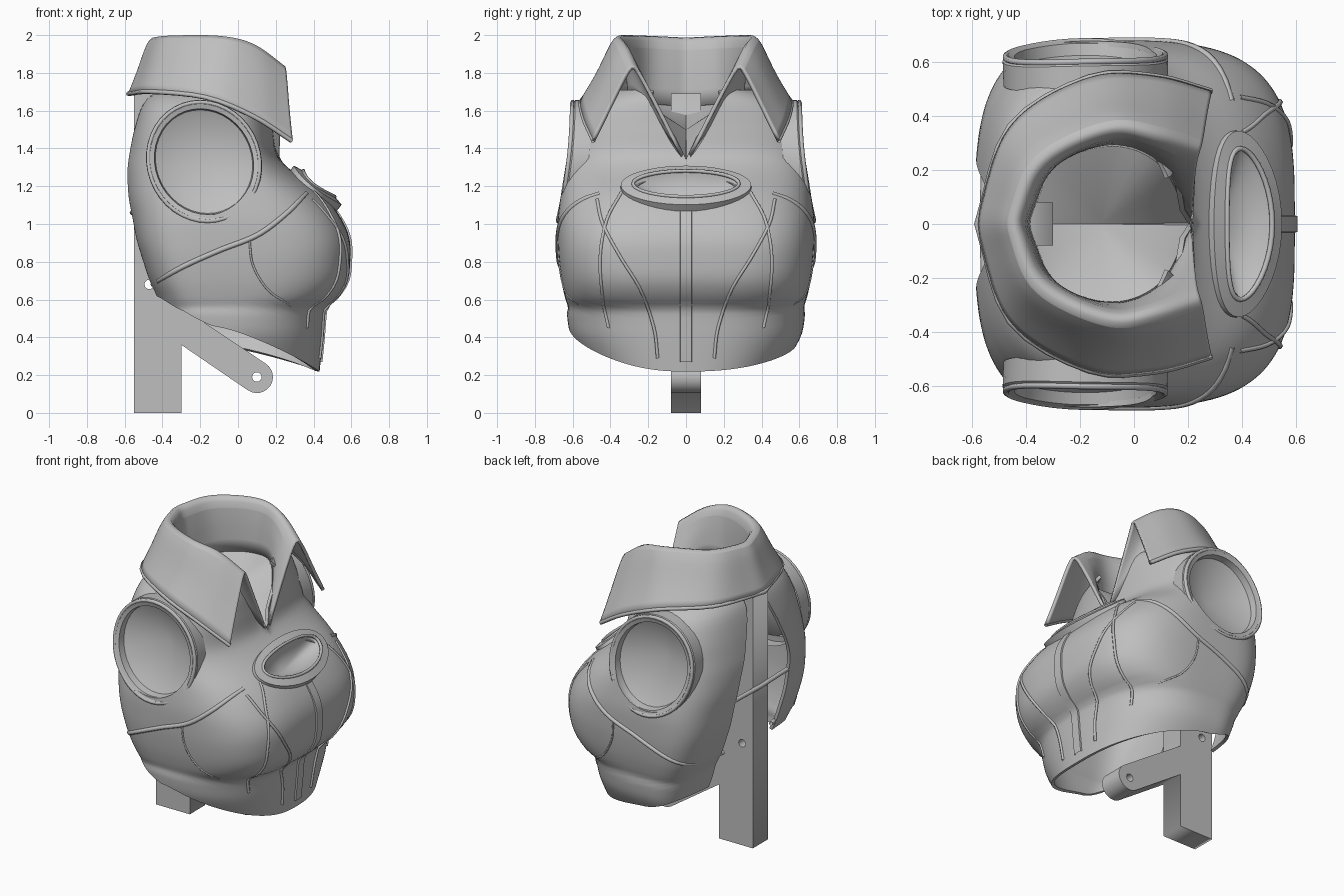
import bpy, bmesh, math
from mathutils import Vector, Matrix

cube = bpy.data.objects.get("Cube")
if cube:
    bpy.data.objects.remove(cube)

grey = bpy.data.materials.new("plain_grey")
grey.use_nodes = True
grey.diffuse_color = (0.52, 0.52, 0.52, 1)
grey.node_tree.nodes["Principled BSDF"].inputs["Base Color"].default_value = (0.52, 0.52, 0.52, 1)


def spline(keys, t):
    """Smooth value of keyed tuples (t, a, b, ...) at t."""
    t = min(max(t, keys[0][0]), keys[-1][0])
    i = max(k for k in range(len(keys) - 1) if keys[k][0] <= t)
    p, q = keys[i], keys[i + 1]
    o, r = keys[max(i - 1, 0)], keys[min(i + 2, len(keys) - 1)]
    h = q[0] - p[0]
    u = (t - p[0]) / h
    out = []
    for a, b, c, d in zip(o[1:], p[1:], q[1:], r[1:]):
        m0, m1 = (c - a) / (q[0] - o[0]) * h, (d - b) / (r[0] - p[0]) * h
        out.append(b + u * m0 + u * u * (3 * (c - b) - 2 * m0 - m1)
                   + u ** 3 * (2 * (b - c) + m0 + m1))
    return out


def shade(obj, angle=35):
    bpy.ops.object.select_all(action='DESELECT')
    obj.select_set(True)
    bpy.context.view_layer.objects.active = obj
    bpy.ops.object.shade_smooth_by_angle(angle=math.radians(angle))


def loft(name, loops, closed=True, tip=None):
    """Skin a list of point loops; an optional tip closes the last loop as a cone."""
    bm = bmesh.new()
    rows = [[bm.verts.new(p) for p in loop] for loop in loops]
    n = len(rows[0])
    for lo, hi in zip(rows, rows[1:]):
        for i in range(n if closed else n - 1):
            j = (i + 1) % n
            bm.faces.new((lo[i], lo[j], hi[j], hi[i]))
    if tip:
        c = bm.verts.new(tip)
        for i in range(n):
            bm.faces.new((rows[-1][i], rows[-1][(i + 1) % n], c))
    bmesh.ops.recalc_face_normals(bm, faces=bm.faces)
    mesh = bpy.data.meshes.new(name)
    bm.to_mesh(mesh)
    bm.free()
    obj = bpy.data.objects.new(name, mesh)
    bpy.context.collection.objects.link(obj)
    mesh.materials.append(grey)
    return obj


def tube(name, pts, r=0.012, cyclic=False):
    cu = bpy.data.curves.new(name, 'CURVE')
    cu.dimensions = '3D'
    cu.bevel_depth, cu.bevel_resolution = r, 1
    sp = cu.splines.new('POLY')
    sp.points.add(len(pts) - 1)
    for p, co in zip(sp.points, pts):
        p.co = (*co, 1)
    sp.use_cyclic_u = cyclic
    cu.materials.append(grey)
    obj = bpy.data.objects.new(name, cu)
    bpy.context.collection.objects.link(obj)


# Torso sections: height, back x, front x, half width, squareness
XC = -0.1
SECTIONS = [
    (0.2, -0.33, 0.42, 0.47, 2.5), (0.4, -0.36, 0.44, 0.595, 2.5), (0.52, -0.4, 0.45, 0.62, 2.6),
    (0.56, -0.41, 0.46, 0.615, 2.8), (0.61, -0.42, 0.515, 0.63, 3.2), (0.7, -0.46, 0.57, 0.65, 3.4),
    (0.82, -0.5, 0.585, 0.665, 3.5), (0.92, -0.53, 0.58, 0.67, 3.4), (1.02, -0.55, 0.54, 0.67, 3.2),
    (1.15, -0.575, 0.44, 0.655, 2.9), (1.28, -0.58, 0.27, 0.635, 2.6), (1.36, -0.57, 0.2, 0.62, 2.5),
    (1.5, -0.54, 0.175, 0.59, 2.4), (1.62, -0.5, 0.165, 0.53, 2.3), (1.67, -0.46, 0.16, 0.45, 2.2),
    (1.7, -0.42, 0.15, 0.36, 2)]
GAP = [(0.2, 0.3), (0.7, 0.29), (1.15, 0.27), (1.4, 0.18), (1.6, 0.1), (1.7, 0.1)]


def front_x(y, z):
    xb, xf, b, n = spline(SECTIONS, z)
    return XC + (xf - XC) * max(0, 1 - abs(y / b) ** n) ** (1 / n)


def side_y(x, z):
    xb, xf, b, n = spline(SECTIONS, z)
    a = xf - XC if x > XC else XC - xb
    n += 0 if x > XC else 0.7
    return b * max(0, 1 - abs((x - XC) / a) ** n) ** (1 / n)


def torso_point(u, v):
    f = (1 + math.cos(u * math.pi)) / 2
    hem = 0.22 + (1 - f) * (0.4 if u < 0 else 0.23)
    neck = 1.34 + 0.36 * math.sqrt(min(1, abs(u) * math.pi / 0.5))
    z = 0.2 + 1.5 * v
    if z < 0.9:
        z = hem + (z - 0.2) / 0.7 * (0.9 - hem)
    elif z > 1.3:
        z = 1.3 + (z - 1.3) / 0.4 * (neck - 1.3)
    xb, xf, b, n = spline(SECTIONS, z)
    back = n + 0.7
    t = u * (math.pi - math.asin((spline(GAP, z)[0] / b) ** (back / 2)))
    c, s = math.cos(t), math.sin(t)
    a = xf - XC if c > 0 else XC - xb
    n = n if c > 0 else back
    return (XC + a * math.copysign(abs(c) ** (2 / n), c),
            b * math.copysign(abs(s) ** (2 / n), s), z)


COLS, ROWS = 120, 48
torso = loft("bodice", [[torso_point(2 * i / COLS - 1, j / ROWS) for i in range(COLS + 1)]
                        for j in range(ROWS + 1)], closed=False)
wall = torso.modifiers.new("wall", 'SOLIDIFY')
wall.thickness, wall.offset = 0.02, 0


def cut(obj, matrix):
    """Cut an elliptical hole given by a placed unit cylinder."""
    bpy.ops.mesh.primitive_cylinder_add(vertices=40, radius=1, depth=2)
    cutter = bpy.context.object
    cutter.name = "hole_cutter"
    cutter.hide_render = True
    cutter.matrix_world = matrix
    bpy.context.view_layer.update()
    mod = obj.modifiers.new("hole", 'BOOLEAN')
    mod.operation, mod.solver, mod.object = 'DIFFERENCE', 'EXACT', cutter
    bpy.context.view_layer.objects.active = obj
    for m in list(obj.modifiers):
        bpy.ops.object.modifier_apply(modifier=m.name)
    bpy.data.objects.remove(cutter)


# Armholes: cut, rim band and shallow cone inside
def arm_loop(side, size, out):
    pts = []
    for i in range(40):
        a = i * math.tau / 40
        x = -0.18 + 0.295 * size * math.cos(a) - 0.02 * math.sin(a)
        z = 1.33 + 0.315 * size * math.sin(a)
        y = 0.665 - 0.075 * max(0, (z - 1.2) / 0.44) ** 1.5 - 0.045 * ((x + 0.18) / 0.3) ** 2
        pts.append((x, side * (y + out), z))
    return pts


for side, label in ((1, "left"), (-1, "right")):
    cut(torso, Matrix.Translation((-0.18, side * 0.6, 1.33)) @ Matrix.Rotation(math.pi / 2, 4, 'X')
        @ Matrix.Diagonal((0.27, 0.285, 0.25, 1)))
    rim = loft(label + "_armhole_rim", [arm_loop(side, s, o) for s, o in
                                        ((1.03, -0.09), (1.04, 0.0), (0.97, 0.018), (0.89, 0.005),
                                         (0.87, -0.04))], tip=(-0.18, side * 0.46, 1.34))
    shade(rim, 30)
    tube(label + "_armhole_piping", arm_loop(side, 1.0, 0.012), 0.012, True)

# Chest slot: raised oval plate on the slope with a pit
mid = Vector((0.41, 0, 1.19))
down = Vector((0.77, 0, -0.63)).normalized()
out = Vector((0.63, 0, 0.77)).normalized()


def slot_loop(w, h, lift):
    return [mid + Vector((-0.035 * math.cos(a) ** 2, w * math.cos(a), 0)) + down * h * math.sin(a)
            + out * lift for a in (i * math.tau / 40 for i in range(40))]


frame = Matrix((down, Vector((0, 1, 0)), out)).transposed().to_4x4()
cut(torso, Matrix.Translation(mid) @ frame @ Matrix.Diagonal((0.11, 0.27, 0.12, 1)))
shade(torso, 40)
slot = loft("chest_slot", [slot_loop(0.35, 0.165, -0.06), slot_loop(0.345, 0.163, 0.02),
                           slot_loop(0.285, 0.11, 0.03), slot_loop(0.265, 0.095, 0.01)],
            tip=mid - out * 0.13)
shade(slot, 30)
tube("slot_piping", slot_loop(0.28, 0.108, 0.03), 0.01, True)

# Collar: keyed from the back (0) to the front corner (1), mirrored
INNER = [(0, -0.4, 0, 1.62), (0.25, -0.3, 0.22, 1.64), (0.5, -0.08, 0.3, 1.66),
         (0.75, 0.11, 0.22, 1.64), (1, 0.215, 0.004, 1.335)]
RIDGE_IN = [(0, -0.41, 0, 1.97), (0.25, -0.32, 0.2, 1.98), (0.5, -0.09, 0.32, 1.98),
            (0.75, 0.08, 0.3, 1.94), (1, 0.23, 0.26, 1.83)]
RIDGE = [(0, -0.47, 0, 2), (0.25, -0.37, 0.24, 2.01), (0.5, -0.1, 0.37, 2.01),
         (0.75, 0.08, 0.35, 1.97), (1, 0.25, 0.29, 1.85)]
MIDDLE = [(0, -0.525, 0, 1.82), (0.25, -0.42, 0.29, 1.84), (0.5, -0.14, 0.44, 1.83),
          (0.75, 0.09, 0.44, 1.75), (1, 0.265, 0.4, 1.62)]
OUTER = [(0, -0.58, 0, 1.69), (0.25, -0.46, 0.36, 1.7), (0.5, -0.17, 0.54, 1.67),
         (0.75, 0.08, 0.545, 1.57), (1, 0.285, 0.49, 1.44)]


def mirrored(keys, n=16):
    pts = []
    for i in range(-n, n + 1):
        x, y, z = spline(keys, abs(i) / n)
        pts.append((x, math.copysign(y, i), z))
    return pts


collar = loft("collar", [mirrored(k) for k in (INNER, RIDGE_IN, RIDGE, MIDDLE, OUTER)], closed=False)
sub = collar.modifiers.new("smooth", 'SUBSURF')
sub.levels = sub.render_levels = 2
sub.boundary_smooth = 'PRESERVE_CORNERS'
thick = collar.modifiers.new("cloth", 'SOLIDIFY')
thick.thickness, thick.offset = 0.02, 0
shade(collar, 50)
tube("collar_piping", mirrored(OUTER), 0.013)
neck = loft("neck_cap", [mirrored(INNER)], tip=(-0.12, 0, 1.5))
shade(neck, 20)


# Seams on the bodice
def dense(pts, n=24):
    keys = [(i, *p) for i, p in enumerate(pts)]
    return [spline(keys, k * (len(pts) - 1) / n) for k in range(n + 1)]


FRONT_SEAMS = {
    "outer_cup_seam": [(0.34, 1.17), (0.42, 1.02), (0.455, 0.82), (0.44, 0.6), (0.41, 0.45)],
    "inner_cup_seam": [(0.47, 1.13), (0.44, 1.0), (0.35, 0.83), (0.24, 0.65), (0.17, 0.45), (0.15, 0.29)]}
SIDE_SEAMS = {
    "belt_seam": [(-0.45, 0.68), (-0.3, 0.77), (-0.1, 0.86), (0.1, 0.94), (0.25, 1.05), (0.36, 1.16)],
    "cup_side_seam": [(0.06, 0.92), (0.08, 0.78), (0.16, 0.65), (0.28, 0.57)]}
for side, label in ((1, "left_"), (-1, "right_")):
    for name, pts in FRONT_SEAMS.items():
        tube(label + name, [(front_x(y, z) + 0.013, side * y, z) for y, z in dense(pts)], 0.009)
    for name, pts in SIDE_SEAMS.items():
        r = 0.014 if "belt" in name else 0.006
        tube(label + name, [(x, side * (side_y(x, z) + 0.01), z) for x, z in dense(pts)], r)

# Raised centre strip and rear tie
heights = [0.27 + 0.8 * i / 24 for i in range(25)]
strip = loft("centre_strip", [[(front_x(0, z) + d, y, z) for y, d in
                               ((-0.032, 0), (-0.03, 0.02), (0.03, 0.02), (0.032, 0))]
                              for z in heights], closed=False)
shade(strip, 30)
tube("rear_tie", [(-0.55, -0.3, 1.06), (-0.56, 0, 1.06), (-0.55, 0.3, 1.06)], 0.014)

# Support post with angled arm and two bolt holes
cu = bpy.data.curves.new("support_post", 'CURVE')
cu.dimensions, cu.fill_mode, cu.extrude = '2D', 'BOTH', 0.08


def arc(x, z, r, a0, a1, n):
    return [(x + r * math.cos(a0 + (a1 - a0) * i / n),
             z + r * math.sin(a0 + (a1 - a0) * i / n)) for i in range(n + 1)]


tilt = math.atan2(0.83, 0.56)
outline = [(-0.55, 0), (-0.3, 0), (-0.3, 0.36)] + arc(0.1, 0.19, 0.085, tilt - math.pi, tilt, 12) \
    + [(-0.3, 0.56), (-0.3, 1.69), (-0.55, 1.69)]
for pts in (outline, arc(0.1, 0.19, 0.025, 0, math.tau * 15 / 16, 15),
            arc(-0.47, 0.68, 0.025, 0, math.tau * 15 / 16, 15)):
    sp = cu.splines.new('POLY')
    sp.points.add(len(pts) - 1)
    for p, (x, z) in zip(sp.points, pts):
        p.co = (x, z, 0, 1)
    sp.use_cyclic_u = True
cu.materials.append(grey)
post = bpy.data.objects.new("support_post", cu)
post.rotation_euler.x = math.pi / 2
bpy.context.collection.objects.link(post)
